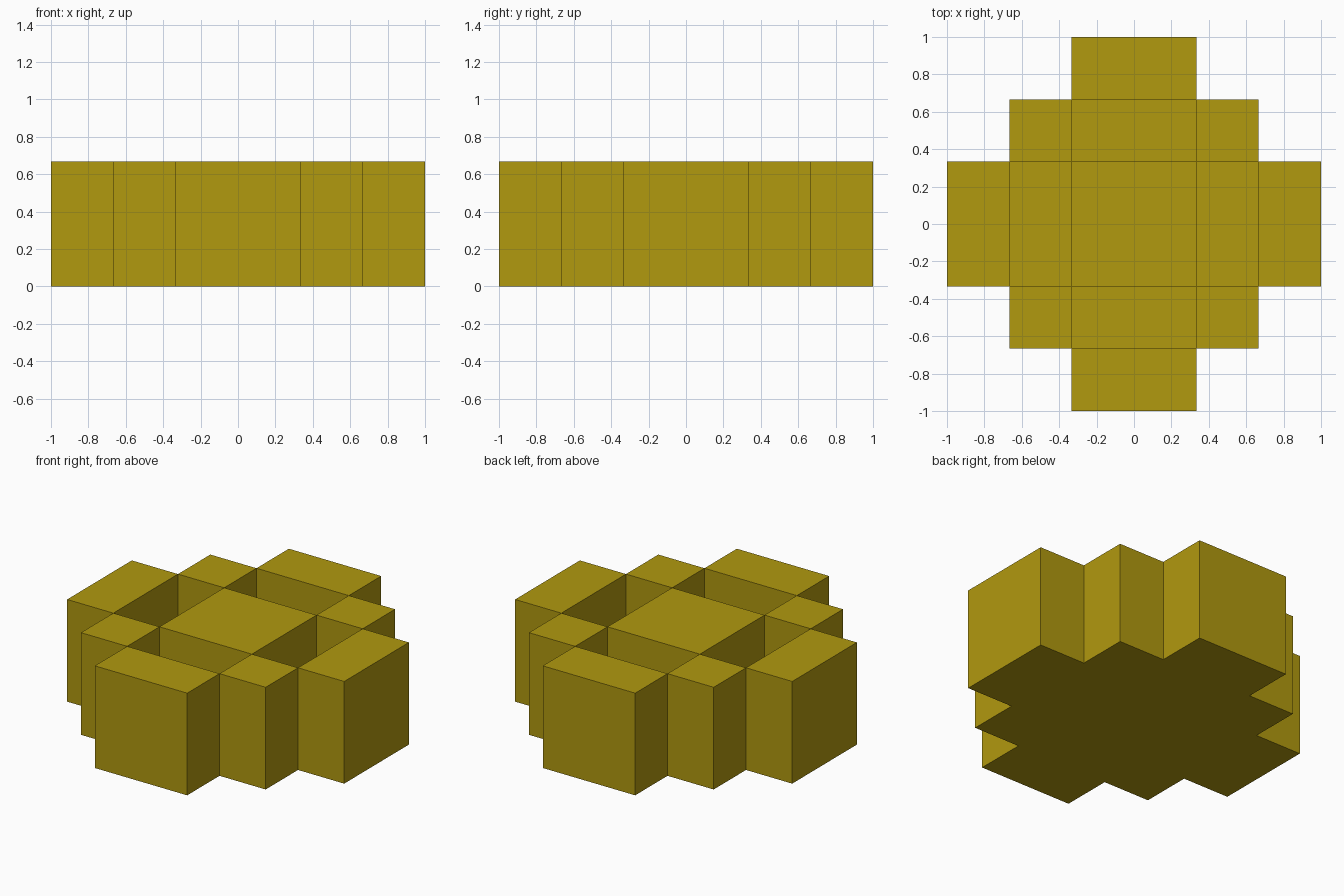
import bpy, bmesh

if "Cube" in bpy.data.objects:
    bpy.data.objects.remove(bpy.data.objects["Cube"])

U = 1 / 3
CUTS = [-3 * U, -2 * U, -U, U, 2 * U, 3 * U]      # uneven cell borders in x and y
TOP, WELL = 2 * U, U

# Plan: # = full-height block, o = sunken well, . = empty
PLAN = ["..#..",
        ".#o#.",
        "#o#o#",
        ".#o#.",
        "..#.."]


def height(i, j):
    if not (0 <= i < 5 and 0 <= j < 5):
        return 0.0
    return {"#": TOP, "o": WELL, ".": 0.0}[PLAN[j][i]]


mat = bpy.data.materials.new("mustard yellow")
mat.diffuse_color = (0.440, 0.319, 0.0048, 1)
mat.use_nodes = True
mat.node_tree.nodes["Principled BSDF"].inputs["Base Color"].default_value = mat.diffuse_color

bm = bmesh.new()


def face(*pts):
    bm.faces.new([bm.verts.new(p) for p in pts])


for i in range(5):
    for j in range(5):
        h = height(i, j)
        if h == 0:
            continue
        c = [(CUTS[i], CUTS[j]), (CUTS[i + 1], CUTS[j]),
             (CUTS[i + 1], CUTS[j + 1]), (CUTS[i], CUTS[j + 1])]
        # block top or well floor, and underside
        face(*[(x, y, h) for x, y in c])
        face(*[(x, y, 0) for x, y in reversed(c)])
        # walls wherever the neighbouring cell is lower
        for k, (di, dj) in enumerate([(0, -1), (1, 0), (0, 1), (-1, 0)]):
            low = height(i + di, j + dj)
            if low < h:
                a, b = c[k], c[(k + 1) % 4]
                face((*a, low), (*b, low), (*b, h), (*a, h))

bmesh.ops.remove_doubles(bm, verts=bm.verts, dist=1e-4)
me = bpy.data.meshes.new("stepped_block")
bm.to_mesh(me)
bm.free()
me.materials.append(mat)
obj = bpy.data.objects.new("stepped_block", me)
bpy.context.collection.objects.link(obj)
